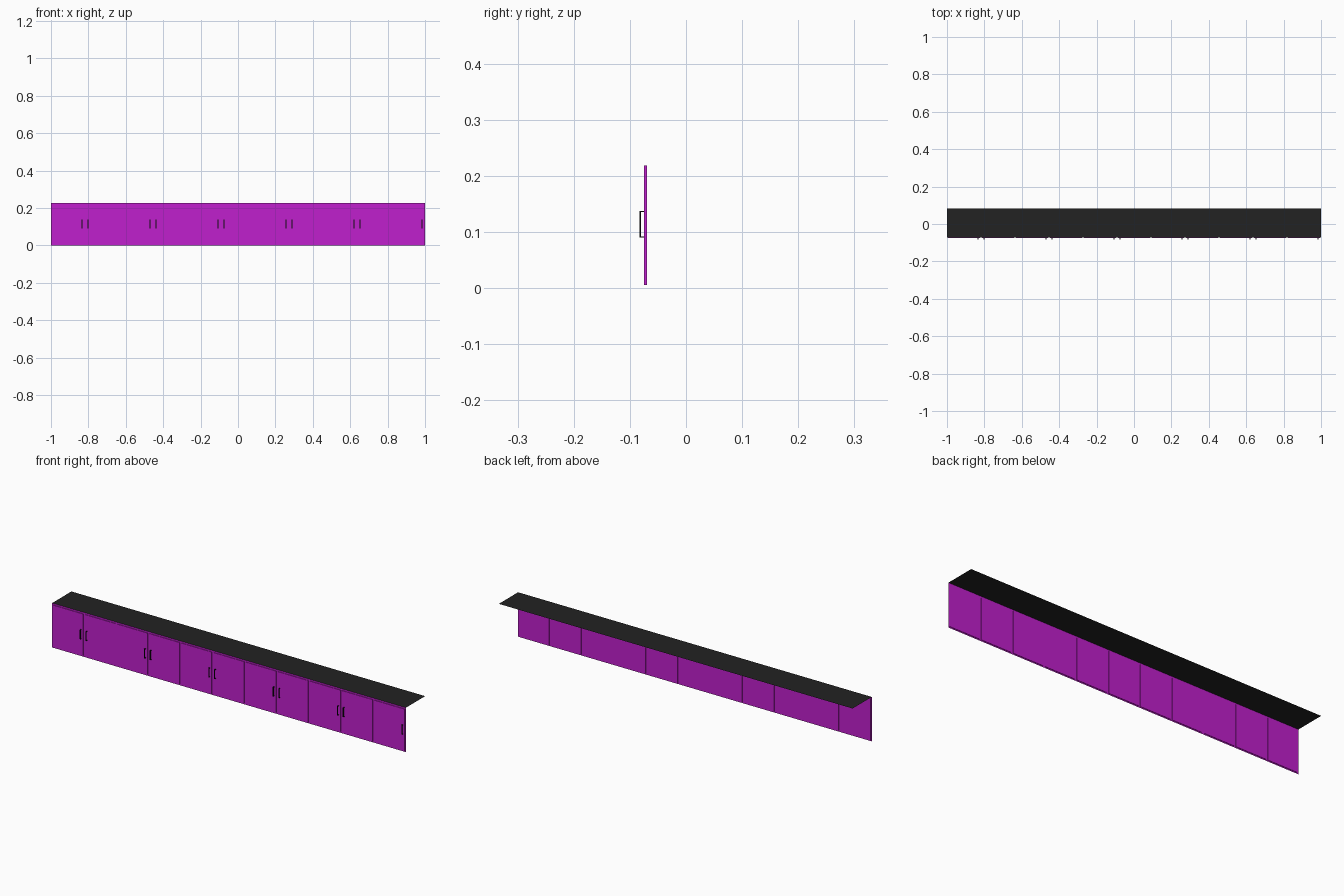
import bpy
import bmesh
from mathutils import Matrix, Vector

cube = bpy.data.objects.get("Cube")
if cube:
    bpy.data.objects.remove(cube, do_unlink=True)

DOORS = 11
WIDTH = 2 / DOORS
TOP = 0.227


def material(name, color):
    mat = bpy.data.materials.new(name)
    mat.use_nodes = True
    mat.diffuse_color = color
    mat.node_tree.nodes["Principled BSDF"].inputs["Base Color"].default_value = color
    return mat


purple = material("purple", (0.53, 0.014, 0.61, 1))
charcoal = material("charcoal", (0.016, 0.016, 0.016, 1))
black = material("black", (0.003, 0.003, 0.003, 1))


def add_box(bm, low, high):
    low, high = Vector(low), Vector(high)
    place = Matrix.Translation((low + high) / 2) @ Matrix.Diagonal((*(high - low), 1))
    bmesh.ops.create_cube(bm, size=1, matrix=place)


def make_object(name, bm, mat):
    mesh = bpy.data.meshes.new(name)
    bm.to_mesh(mesh)
    bm.free()
    mesh.materials.append(mat)
    obj = bpy.data.objects.new(name, mesh)
    bpy.context.collection.objects.link(obj)


def make_sheet(name, corners, mat):
    bm = bmesh.new()
    bm.faces.new([bm.verts.new(c) for c in corners])
    make_object(name, bm, mat)


# Thin sheets: backing panel behind the doors, and worktop
make_sheet("front_panel", [(-1, -0.072, 0), (1, -0.072, 0),
                           (1, -0.072, TOP), (-1, -0.072, TOP)], purple)
make_sheet("worktop", [(-1, -0.072, TOP), (1, -0.072, TOP),
                       (1, 0.083, TOP), (-1, 0.083, TOP)], charcoal)

for i in range(DOORS):
    left = -1 + i * WIDTH
    right = left + WIDTH

    # Door slab with a narrow gap on each side
    bm = bmesh.new()
    add_box(bm, (left + 0.005, -0.075, 0.006), (right - 0.005, -0.0695, 0.219))
    make_object(f"door_{i + 1}", bm, purple)

    # Bracket handle beside the meeting edge of each pair
    x = right - 0.016 if i % 2 == 0 else left + 0.016
    t = 0.0025
    bm = bmesh.new()
    add_box(bm, (x - t, -0.083, 0.09), (x + t, -0.083 + t, 0.138))
    for z in (0.09, 0.138 - t):
        add_box(bm, (x - t, -0.083 + t, z), (x + t, -0.075, z + t))
    make_object(f"handle_{i + 1}", bm, black)
